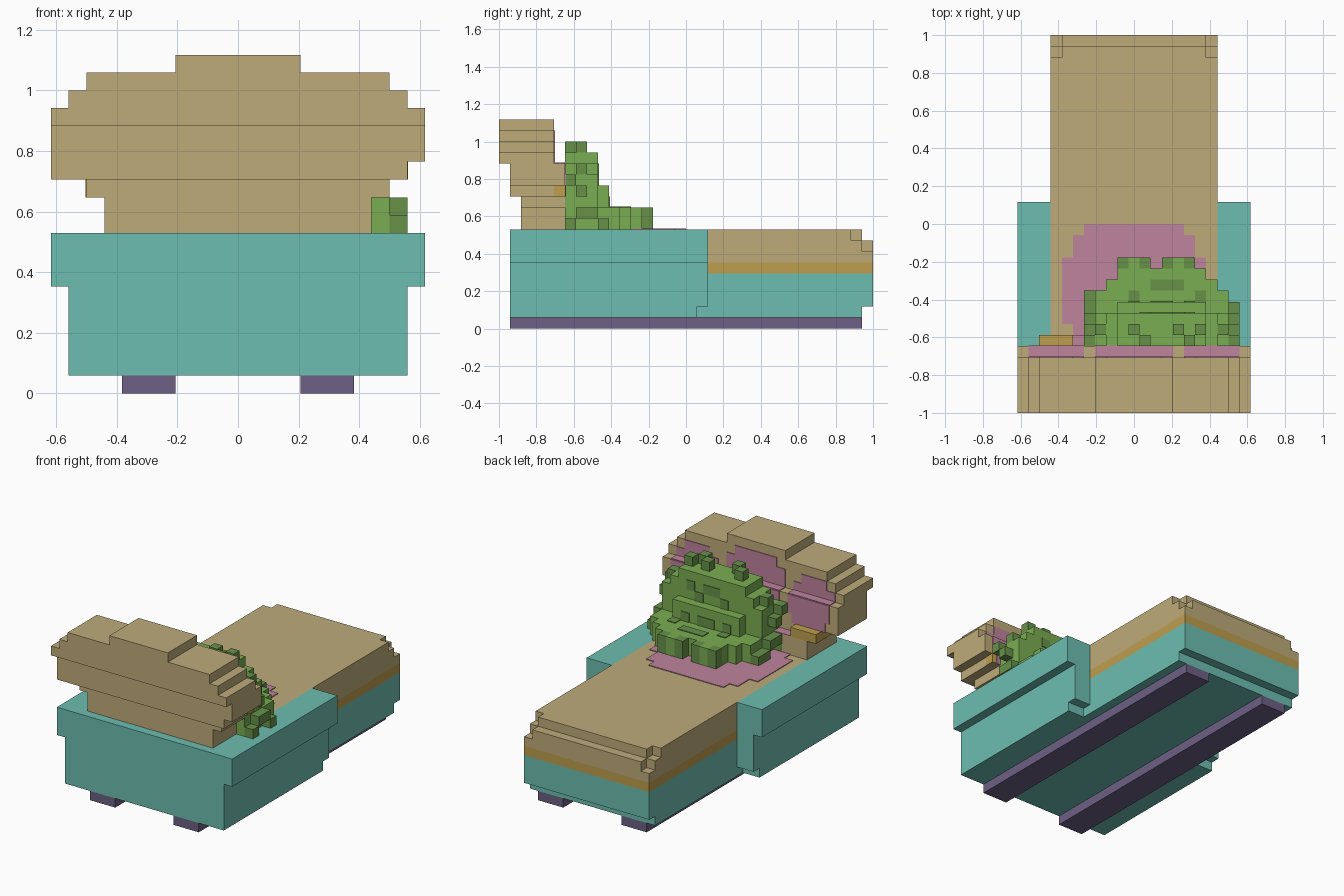
import bpy, bmesh

U = 1 / 17   # block size; all coordinates below are in blocks

cube = bpy.data.objects.get("Cube")
if cube:
    bpy.data.objects.remove(cube, do_unlink=True)


def material(name, rgb):
    lin = [((c / 255 + 0.055) / 1.055) ** 2.4 for c in rgb] + [1.0]
    m = bpy.data.materials.new(name)
    m.use_nodes = True
    m.diffuse_color = lin
    bsdf = next(n for n in m.node_tree.nodes if n.type == 'BSDF_PRINCIPLED')
    bsdf.inputs["Base Color"].default_value = lin
    return m


TAN = material("tan", (190, 171, 122))
TEAL = material("teal", (109, 190, 177))
PURPLE = material("purple", (109, 96, 133))
PINK = material("pink", (191, 131, 157))
GOLD = material("gold", (190, 159, 79))
GREEN = material("leaf green", (122, 174, 82))
DARK = material("dark green", (103, 145, 73))


def blocks(name, mat, boxes):
    """One object from boxes given as (x0, x1, y0, y1, z0, z1)."""
    bm = bmesh.new()
    for x0, x1, y0, y1, z0, z1 in boxes:
        for v in bmesh.ops.create_cube(bm, size=1)["verts"]:
            v.co = ((x1 if v.co.x > 0 else x0) * U,
                    (y1 if v.co.y > 0 else y0) * U,
                    (z1 if v.co.z > 0 else z0) * U)
    me = bpy.data.meshes.new(name)
    bm.to_mesh(me)
    bm.free()
    me.materials.append(mat)
    ob = bpy.data.objects.new(name, me)
    bpy.context.collection.objects.link(ob)
    return ob


def mirrored(boxes, c=0):
    return boxes + [(2 * c - b[1], 2 * c - b[0], *b[2:]) for b in boxes]


T = 0.08  # painted plate thickness


def top_plate(x0, x1, y0, y1, z):
    return (x0, x1, y0, y1, z - T, z + T)


def back_plate(x0, x1, y, z0, z1):
    return (x0, x1, y - T, y + T, z0, z1)


# Runners
blocks("runners", PURPLE, mirrored([(3.5, 6.5, -16, 16, 0, 1)]))

# Bed frame: stepped head box with side rails, and the narrow foot part
blocks("head_frame", TEAL, [(-9.5, 9.5, -16, 1, 1, 2), (-9.5, 9.5, -16, 2, 2, 6),
                            (-7.5, 7.5, -16, -12, 6, 9)]
       + mirrored([(7.5, 10.5, -16, 2, 6, 9)]))
blocks("foot_frame", TEAL, [(-7.5, 7.5, 1, 16, 1, 2), (-7.5, 7.5, 2, 17, 2, 5)])

# Mattress with a notched far end
blocks("mattress_band", GOLD, [(-7.5, 7.5, 2, 17, 5, 6)])
blocks("mattress", TAN, [(-7.5, 7.5, -12, 17, 6, 7),
                         (-7.5, 7.5, -12, 16, 7, 8), (-6.5, 6.5, 16, 17, 7, 8),
                         (-7.5, 7.5, -12, 15, 8, 9), (-6.5, 6.5, 15, 16, 8, 9)])
blocks("mattress_patch", PINK, [top_plate(-w, w, a, b, 9) for w, a, b in
                                ((4.5, -1, 0), (5.5, -3, -1), (6.5, -9, -3), (5.5, -10, -9))])

# Stepped headboard
blocks("headboard", TAN, [
    (-7.5, 7.5, -15, -10, 9, 11), (-8.5, 8.5, -15, -11, 11, 12),
    (-10.5, 9.5, -16, -11, 12, 13), (-10.5, 10.5, -16, -11, 13, 15),
    (-10.5, 10.5, -17, -12, 15, 16), (-9.5, 9.5, -17, -12, 16, 17),
    (-8.5, 8.5, -17, -12, 17, 18), (-3.5, 3.5, -17, -12, 18, 19)])
blocks("headboard_trim", GOLD, [(-8.55, -5.5, -12, -10, 11, 12),
                                (8, 9.55, -12, -10.95, 12, 13)])
blocks("headboard_patches", PINK, [
    p for x0, x1, top in ((-9.5, -4.5, 16), (-3.5, 3.5, 17), (4.5, 9.5, 16))
    for p in (back_plate(x0, x1, -11, 13, 15), top_plate(x0, x1, -12, -11, 15),
              back_plate(x0, x1, -12, 15, top),
              back_plate(x0 + 1, x1 - 1, -12, top, top + 1),
              back_plate(x0 + 0.5, x1 - 0.5, -11, 12, 13))]
       + [(-5.5, 5.5, -11, -10, 11, 11 + T)])

# Plush creature leaning on the headboard: rounded lower body, then upper tiers
C = 2.5
blocks("plush_body", GREEN, [
    (-3.5, 8.5, -11, -7, 9, 11), (-3.5, 8.5, -7, -6, 9, 11),
    (-2.5, 7.5, -6, -5, 9, 11), (-1.5, 6.5, -5, -4, 9, 11),
    (-0.5, 0.5, -4, -3, 9, 11), (3.5, 4.5, -4, -3, 9, 11),
    (-3.5, 8.5, -11, -8, 11, 14), (-1.5, 6.5, -8, -7, 11, 13),
    (-2.5, 7.5, -11, -8, 14, 15), (-1.5, 6.5, -11, -8, 15, 16)])

# Tufts: front toes, crown and the two sides
tufts = [(x, x + 1, -4, -3, 9, 11) for x in (-1.5, 0.5, 2.5, 4.5)]
tufts += [(x, x + 1, y, y + 1, 16, 17) for x, y in
          ((-0.5, -10), (0.5, -11), (3.5, -10), (4.5, -11), (5.5, -10))]
side = [(8.5, 9.5, y, y + 1, z, z + 1) for y, z in
        ((-11, 9), (-10, 10), (-9, 10), (-8, 9), (-10, 12), (-11, 13))]
side += [(7.5, 8.5, -10, -9, 14, 15)]
tufts += mirrored(side, C) + [(-4.5, -3.5, -7, -6, 9, 10)]
blocks("plush_tufts", DARK, tufts)

# Face markings
blocks("plush_markings", DARK, [
    back_plate(0.5, 1.5, -8, 13, 14), back_plate(3.5, 4.5, -8, 13, 14),
    back_plate(1.5, 3.5, -8, 14, 15), back_plate(4.5, 5.5, -8, 14, 15),
    back_plate(-0.5, 0.5, -7, 11, 12), back_plate(1.5, 3.5, -7, 11, 12),
    back_plate(4.5, 5.5, -7, 11, 12),
    top_plate(1.5, 4.5, -6, -5, 11), top_plate(-0.5, 0.5, -7, -6, 11),
    top_plate(5.5, 6.5, -7, -6, 11)])
